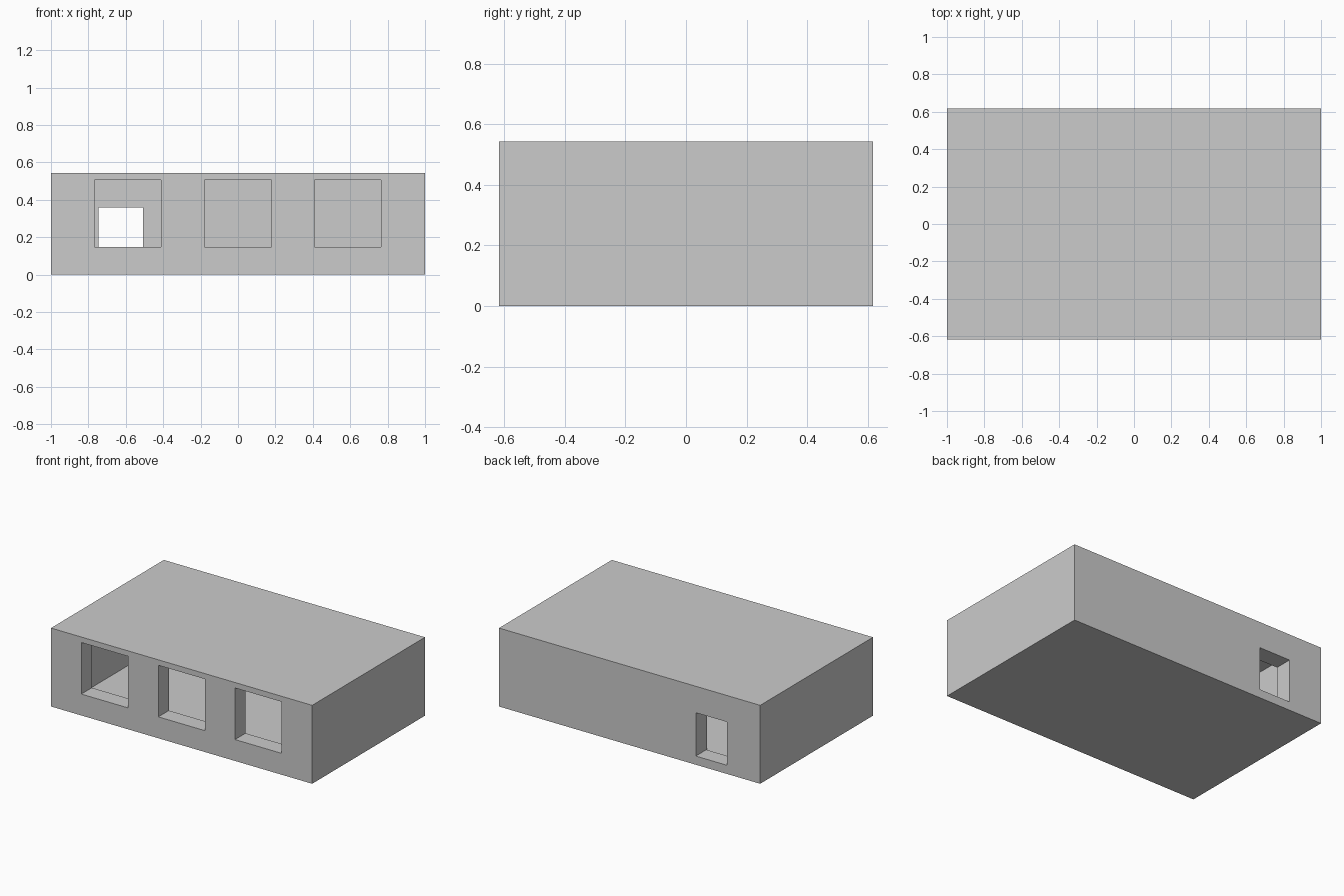
import bpy, bmesh

if "Cube" in bpy.data.objects:
    bpy.data.objects.remove(bpy.data.objects["Cube"])

W, D, H = 1.0, 0.617, 0.543      # half width, half depth, height
T = 0.115                        # wall thickness
FLOOR, CEIL = 0.055, 0.525


def box(name, x, y, z):
    """Axis-aligned box from (min, max) ranges."""
    bm = bmesh.new()
    bmesh.ops.create_cube(bm, size=1)
    for v in bm.verts:
        v.co = [r[0] if c < 0 else r[1] for c, r in zip(v.co, (x, y, z))]
    mesh = bpy.data.meshes.new(name)
    bm.to_mesh(mesh)
    bm.free()
    obj = bpy.data.objects.new(name, mesh)
    bpy.context.collection.objects.link(obj)
    return obj


# Building block, with cutters for the room, front windows and back door
building = box("building", (-W, W), (-D, D), (0, H))
cutters = [box("room_cutter", (-W + T, W - T), (-D + T, D - T), (FLOOR, CEIL))]
for cx in (-0.59, 0.0, 0.587):
    cutters.append(box("window_cutter", (cx - 0.178, cx + 0.178),
                       (-D - 0.1, -D + T + 0.05), (0.148, 0.505)))
cutters.append(box("door_cutter", (-0.745, -0.507),
                   (D - T - 0.05, D + 0.1), (0.06, 0.36)))

for c in cutters:
    c.hide_render = True
    m = building.modifiers.new(c.name, 'BOOLEAN')
    m.operation, m.solver, m.object = 'DIFFERENCE', 'EXACT', c

# Bake the cuts and discard the cutters
graph = bpy.context.evaluated_depsgraph_get()
baked = bpy.data.meshes.new_from_object(building.evaluated_get(graph))
building.modifiers.clear()
building.data = baked
for c in cutters:
    bpy.data.objects.remove(c)

# Interior wall faces point outward, like a one-sided lining
bm = bmesh.new()
bm.from_mesh(baked)
lining = []
for f in bm.faces:
    p = f.verts[0].co
    on_x = abs(f.normal.x) > 0.9 and abs(abs(p.x) - (W - T)) < 1e-3
    on_y = abs(f.normal.y) > 0.9 and abs(abs(p.y) - (D - T)) < 1e-3
    if on_x or on_y:
        lining.append(f)
bmesh.ops.reverse_faces(bm, faces=lining)
bm.to_mesh(baked)
bm.free()

# Thin trim around the inside of the doorway
trim_y = (D - T - 0.006, D - T)
box("door_trim_left", (-0.765, -0.745), trim_y, (FLOOR, 0.374))
box("door_trim_right", (-0.507, -0.488), trim_y, (FLOOR, 0.374))
box("door_trim_top", (-0.745, -0.507), trim_y, (0.36, 0.374))
